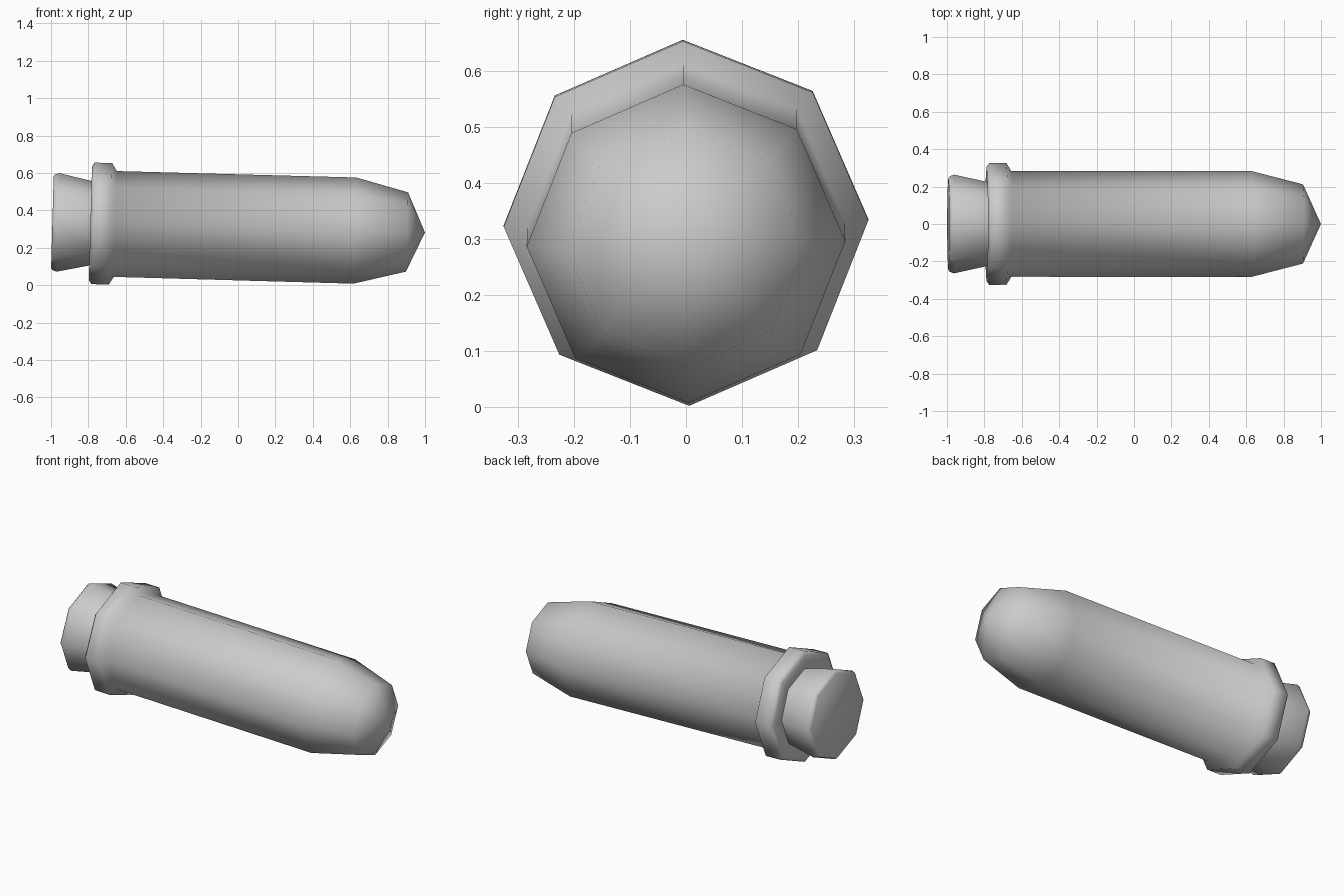
import bpy, bmesh, math
from mathutils import Matrix

if "Cube" in bpy.data.objects:
    bpy.data.objects.remove(bpy.data.objects["Cube"])

SIDES = 8
TILT = math.radians(1.58)   # nose dips slightly
ROLL = math.radians(1.0)


def lathe(name, profile):
    """Revolve (x, radius) points about the x axis; radius 0 makes a point."""
    bm = bmesh.new()
    rings = []
    for x, r in profile:
        if r == 0:
            rings.append([bm.verts.new((x, 0, 0))] * SIDES)
        else:
            rings.append([bm.verts.new((x, r * math.cos(a), r * math.sin(a)))
                          for a in (i * math.tau / SIDES for i in range(SIDES))])
    for a, b in zip(rings, rings[1:]):
        for i in range(SIDES):
            j = (i + 1) % SIDES
            bm.faces.new(list(dict.fromkeys((a[i], a[j], b[j], b[i]))))
    if profile[0][1]:
        bm.faces.new(rings[0])
    bmesh.ops.recalc_face_normals(bm, faces=bm.faces)
    bm.transform(Matrix.Translation((0, 0, 0.309))
                 @ Matrix.Rotation(TILT, 4, 'Y') @ Matrix.Rotation(ROLL, 4, 'X'))
    mesh = bpy.data.meshes.new(name)
    bm.to_mesh(mesh)
    bm.free()
    obj = bpy.data.objects.new(name, mesh)
    bpy.context.collection.objects.link(obj)
    bpy.ops.object.select_all(action='DESELECT')
    obj.select_set(True)
    bpy.context.view_layer.objects.active = obj
    bpy.ops.object.shade_smooth_by_angle(angle=math.radians(62))
    return obj


# End cap, flared neck, collar, long barrel and pointed nose in one turned form
lathe("pointed_cylinder", [
    (-0.993, 0.246), (-0.985, 0.256), (-0.963, 0.264),
    (-0.785, 0.225),
    (-0.789, 0.305), (-0.775, 0.325), (-0.682, 0.325),
    (-0.656, 0.283), (0.625, 0.284),
    (0.904, 0.212), (1.0, 0),
])
